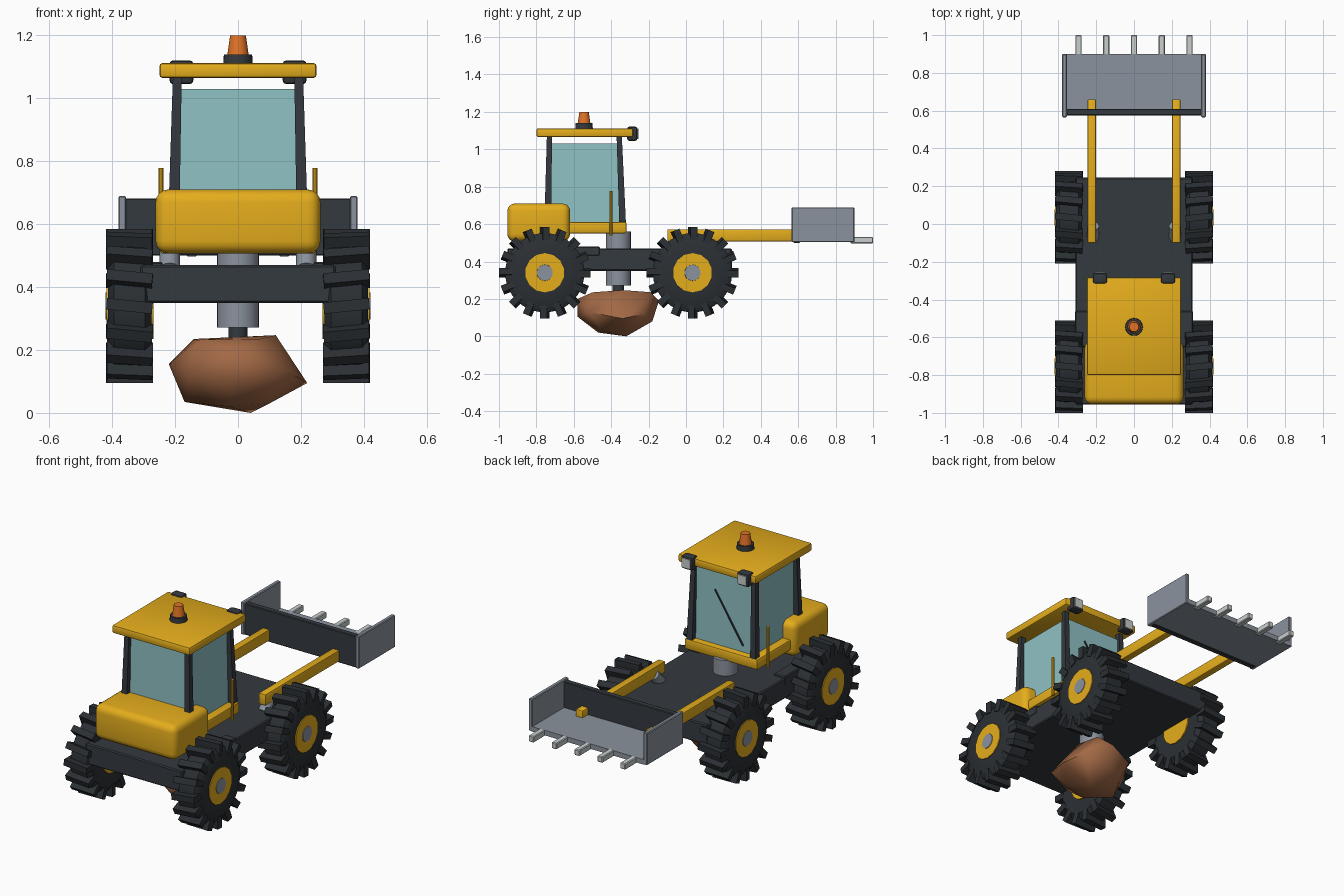
import bpy, bmesh, math
from mathutils import Vector, Matrix

if "Cube" in bpy.data.objects:
    bpy.data.objects.remove(bpy.data.objects["Cube"])


def material(name, rgb):
    m = bpy.data.materials.new(name)
    m.diffuse_color = (*rgb, 1)
    m.use_nodes = True
    m.node_tree.nodes["Principled BSDF"].inputs["Base Color"].default_value = m.diffuse_color
    return m


YELLOW = material("yellow paint", (0.78, 0.42, 0.012))
DARK = material("dark frame", (0.034, 0.041, 0.049))
RUBBER = material("rubber", (0.024, 0.029, 0.034))
GREY = material("steel grey", (0.26, 0.29, 0.34))
LIGHT = material("pale metal", (0.58, 0.63, 0.62))
GLASS = material("window glass", (0.28, 0.54, 0.56))
BROWN = material("brown rock", (0.36, 0.14, 0.06))
ORANGE = material("orange lamp", (0.75, 0.17, 0.02))


def finish(name, bm, mat, angle=35):
    bmesh.ops.recalc_face_normals(bm, faces=bm.faces)
    me = bpy.data.meshes.new(name)
    bm.to_mesh(me)
    bm.free()
    me.materials.append(mat)
    ob = bpy.data.objects.new(name, me)
    bpy.context.collection.objects.link(ob)
    bpy.ops.object.select_all(action='DESELECT')
    ob.select_set(True)
    bpy.context.view_layer.objects.active = ob
    bpy.ops.object.shade_smooth_by_angle(angle=math.radians(angle))
    return ob


def box(name, x, y, z, mat, bevel=0.0, seg=2):
    """Box from (min, max) ranges with optional rounded edges."""
    bm = bmesh.new()
    size = Vector((x[1] - x[0], y[1] - y[0], z[1] - z[0]))
    mid = Vector((sum(x) / 2, sum(y) / 2, sum(z) / 2))
    bmesh.ops.create_cube(bm, size=1, matrix=Matrix.Translation(mid) @ Matrix.Diagonal(size).to_4x4())
    if bevel:
        bmesh.ops.bevel(bm, geom=bm.edges[:], offset=bevel, segments=seg, profile=0.5, affect='EDGES')
    return finish(name, bm, mat)


def rod(name, a, b, r1, r2, mat, sides=24):
    """Cylinder or cone between two points."""
    a, b = Vector(a), Vector(b)
    d = b - a
    bm = bmesh.new()
    m = Matrix.Translation((a + b) / 2) @ d.to_track_quat('Z', 'Y').to_matrix().to_4x4()
    bmesh.ops.create_cone(bm, cap_ends=True, segments=sides, radius1=r1, radius2=r2, depth=d.length, matrix=m)
    return finish(name, bm, mat)


def side(s, lo, hi):
    return tuple(sorted((s * lo, s * hi)))


def wheel(name, s, y, z=0.34):
    # tyre: lathed profile of (x, radius)
    bm = bmesh.new()
    prof = [(0.275, 0.09), (0.275, 0.185), (0.295, 0.212), (0.395, 0.212), (0.413, 0.185), (0.413, 0.09)]
    n = 32
    rings = [[bm.verts.new((s * x, y + r * math.cos(2 * math.pi * i / n), z + r * math.sin(2 * math.pi * i / n)))
              for x, r in prof] for i in range(n)]
    for i in range(n):
        a, b = rings[i], rings[(i + 1) % n]
        for j in range(len(prof)):
            k = (j + 1) % len(prof)
            bm.faces.new((a[j], a[k], b[k], b[j]))
    finish(name + "_tyre", bm, RUBBER)
    # tread lugs, slightly slanted
    bm = bmesh.new()
    for i in range(16):
        m = (Matrix.Translation((s * 0.345, y, z)) @ Matrix.Rotation(2 * math.pi * i / 16, 4, 'X')
             @ Matrix.Translation((0, 0, 0.21)) @ Matrix.Rotation(0.1 * s, 4, 'Z')
             @ Matrix.Diagonal((0.146, 0.036, 0.07, 1)))
        bmesh.ops.create_cube(bm, size=1, matrix=m)
    finish(name + "_lugs", bm, RUBBER)
    rod(name + "_rim", (s * 0.268, y, z), (s * 0.418, y, z), 0.105, 0.105, YELLOW, 14)
    rod(name + "_hub_cap", (s * 0.40, y, z), (s * 0.421, y, z), 0.047, 0.043, GREY, 14)


# chassis and pivot
box("chassis", (-0.31, 0.31), (-0.955, 0.245), (0.35, 0.47), DARK, 0.006, 1)
rod("pivot_column", (0, -0.362, 0.272), (0, -0.362, 0.56), 0.067, 0.067, GREY)
rod("pivot_pin", (0, -0.362, 0.2), (0, -0.362, 0.275), 0.03, 0.03, DARK)

# rock underneath
rock_points = [(-0.22, -0.36, 0.155), (-0.14, -0.30, 0.235), (-0.13, -0.47, 0.232), (0.12, -0.34, 0.247),
               (0.07, -0.50, 0.235), (0.10, -0.19, 0.236), (0.22, -0.34, 0.095), (0.16, -0.52, 0.13),
               (0.0, -0.58, 0.20), (-0.02, -0.58, 0.105), (-0.15, -0.51, 0.13), (-0.17, -0.38, 0.035),
               (0.04, -0.32, 0.0), (-0.03, -0.47, 0.02), (0.10, -0.45, 0.03), (0.03, -0.145, 0.19),
               (0.05, -0.18, 0.08), (-0.13, -0.20, 0.16), (0.17, -0.22, 0.12), (-0.09, -0.23, 0.06)]
bm = bmesh.new()
for p in rock_points:
    bm.verts.new(p)
bmesh.ops.convex_hull(bm, input=bm.verts[:])
finish("rock", bm, BROWN, 60)

# engine hood and cab
box("engine_hood", (-0.262, 0.262), (-0.955, -0.62), (0.507, 0.71), YELLOW, 0.04, 4)
box("cab_floor", (-0.235, 0.235), (-0.77, -0.318), (0.55, 0.612), YELLOW, 0.01)
box("cab_glass", (-0.187, 0.187), (-0.725, -0.355), (0.61, 1.03), GLASS)
box("cab_roof", (-0.25, 0.25), (-0.80, -0.283), (1.065, 1.112), YELLOW, 0.01)
rod("windscreen_wiper", (0.06, -0.351, 0.93), (-0.12, -0.351, 0.65), 0.005, 0.005, DARK, 8)

# beacon
rod("beacon_base", (0, -0.545, 1.108), (0, -0.545, 1.14), 0.047, 0.045, DARK)
rod("beacon_lamp", (0, -0.545, 1.138), (0, -0.545, 1.20), 0.034, 0.025, ORANGE)

for s, tag in ((-1, "left"), (1, "right")):
    wheel(tag + "_hood_wheel", s, -0.755)
    wheel(tag + "_bucket_wheel", s, 0.035)
    # cab pillars lean inwards
    for y0, y1, end in ((-0.74, -0.73, "rear"), (-0.338, -0.357, "front")):
        bm = bmesh.new()
        bmesh.ops.create_cube(bm, size=1)
        for v in bm.verts:
            top = v.co.z > 0
            w = 0.028 if top else 0.036
            v.co = Vector((s * (0.193 if top else 0.205) + v.co.x * w,
                           (y1 if top else y0) + v.co.y * w, 1.07 if top else 0.58))
        finish(f"{tag}_{end}_pillar", bm, DARK)
    # handrail, step, work light
    rod(tag + "_handrail", (s * 0.245, -0.402, 0.54), (s * 0.245, -0.402, 0.778), 0.008, 0.008, YELLOW, 10)
    box(tag + "_step", side(s, 0.24, 0.312), (-0.65, -0.46), (0.43, 0.48), DARK, 0.005, 1)
    box(tag + "_work_light", side(s, 0.142, 0.218), (-0.315, -0.26), (1.045, 1.121), DARK, 0.012)
    box(tag + "_light_lens", side(s, 0.153, 0.207), (-0.262, -0.255), (1.056, 1.11), LIGHT)
    # lifting arm and ram
    box(tag + "_lift_arm", side(s, 0.202, 0.246), (-0.10, 0.66), (0.507, 0.572), YELLOW, 0.006)
    rod(tag + "_ram", (s * 0.217, -0.075, 0.455), (s * 0.217, -0.01, 0.525), 0.032, 0.032, GREY, 16)
    box(tag + "_bucket_side", side(s, 0.356, 0.38), (0.565, 0.90), (0.503, 0.69), GREY, 0.004, 1)

# bucket
box("bucket_floor", (-0.36, 0.36), (0.60, 0.90), (0.503, 0.532), GREY)
box("bucket_back", (-0.365, 0.365), (0.575, 0.61), (0.5, 0.682), DARK, 0.004, 1)
for i in range(5):
    x = (i - 2) * 0.147
    box(f"bucket_tooth_{i + 1}", (x - 0.0165, x + 0.0165), (0.88, 1.0), (0.497, 0.532), LIGHT, 0.004, 1)
